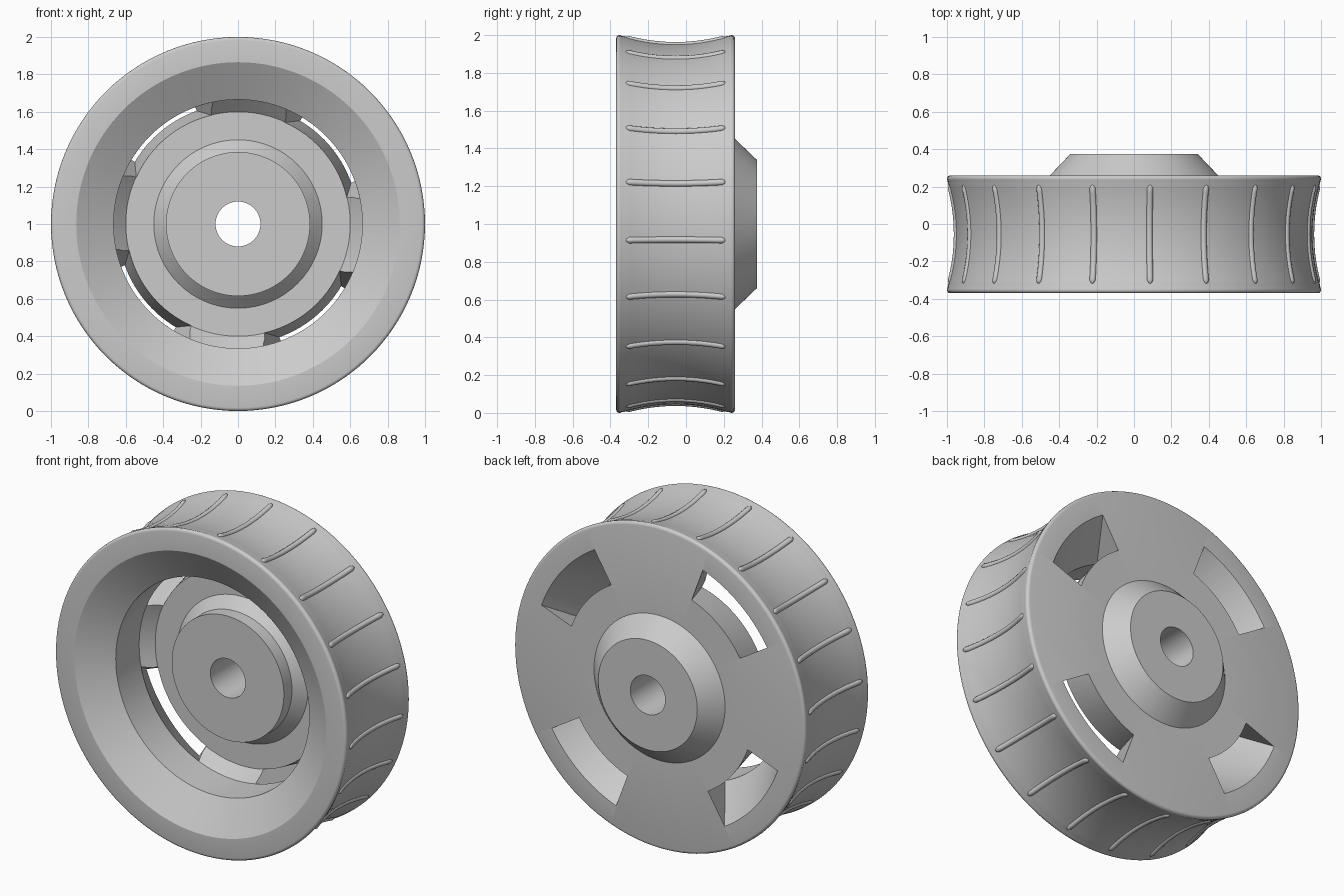
import bpy, bmesh
from math import sin, cos, pi, radians, sqrt

if "Cube" in bpy.data.objects:
    bpy.data.objects.remove(bpy.data.objects["Cube"])

SEGMENTS = 128
MID = -0.055          # middle of the tread along the axle
RIM_Z = 1.0           # axle height

grey = bpy.data.materials.new("plain_grey")
grey.use_nodes = True
colour = (0.6, 0.6, 0.6, 1)
grey.diffuse_color = colour
grey.node_tree.nodes["Principled BSDF"].inputs["Base Color"].default_value = colour


def polar(r, y, angle):
    return (r * cos(angle), y, RIM_Z + r * sin(angle))


def tread_radius(y):
    """Concave arc across the tread."""
    return 1.91 - sqrt(0.955 ** 2 - (y - MID) ** 2)


def finish(name, bm):
    bmesh.ops.recalc_face_normals(bm, faces=bm.faces)
    mesh = bpy.data.meshes.new(name)
    bm.to_mesh(mesh)
    bm.free()
    obj = bpy.data.objects.new(name, mesh)
    bpy.context.collection.objects.link(obj)
    mesh.materials.append(grey)
    return obj


def select_only(obj):
    bpy.ops.object.select_all(action='DESELECT')
    obj.select_set(True)
    bpy.context.view_layer.objects.active = obj


# Wheel body: a closed profile (radius, y) turned around the axle
def rounded_lip(y_edge, side):
    """Small bead from the flat side round to the tread."""
    bead = 0.018
    cy = y_edge - side * bead
    steps = [radians(90 - 25 * i) for i in range(6)]
    return [(1 - bead + bead * cos(a), cy + side * bead * sin(a)) for a in steps]


front_lip = rounded_lip(-0.37, -1)
back_lip = rounded_lip(0.26, 1)
tread = [(tread_radius(y), y) for y in [MID - 0.272 + 0.034 * i for i in range(17)]]
cavity = [(0.12, -0.10), (0.385, -0.10), (0.385, -0.02), (0.45, 0.045),
          (0.60, 0.045), (0.665, -0.02), (0.665, -0.25), (0.865, -0.37)]
back_hub = [(0.45, 0.26), (0.34, 0.375), (0.12, 0.375)]
profile = cavity + front_lip + tread + back_lip[::-1] + back_hub

bm = bmesh.new()
rings = [[bm.verts.new(polar(r, y, 2 * pi * i / SEGMENTS)) for r, y in profile]
         for i in range(SEGMENTS)]
for i in range(SEGMENTS):
    a, b = rings[i], rings[(i + 1) % SEGMENTS]
    for j in range(len(profile)):
        k = (j + 1) % len(profile)
        bm.faces.new((a[j], a[k], b[k], b[j]))
wheel = finish("wheel_body", bm)

# Four tapered window cutters: wide in angle at the front, flared outward at the back
bm = bmesh.new()
section = [(0.584, -0.03, 28.3), (0.658, -0.03, 28.3), (0.879, 0.28, 18.9), (0.649, 0.28, 18.9)]
STEPS = 16
for n in range(4):
    centre = 39.5 + 90 * n
    slices = [[bm.verts.new(polar(r, y, radians(centre + half * (2 * i / STEPS - 1))))
               for r, y, half in section] for i in range(STEPS + 1)]
    for a, b in zip(slices, slices[1:]):
        for j in range(4):
            k = (j + 1) % 4
            bm.faces.new((a[j], a[k], b[k], b[j]))
    bm.faces.new(slices[0])
    bm.faces.new(slices[-1])
cutter = finish("window_cutter", bm)
cutter.hide_render = True

cut = wheel.modifiers.new("windows", 'BOOLEAN')
cut.operation = 'DIFFERENCE'
cut.solver = 'EXACT'
cut.object = cutter
select_only(wheel)
bpy.ops.object.modifier_apply(modifier=cut.name)
bpy.data.objects.remove(cutter)
bpy.ops.object.shade_smooth_by_angle(angle=radians(28))

# Tread ribs: slim rounded bars that follow the hollow of the tread
bm = bmesh.new()
POINTS, SIDES, WIDTH = 16, 10, 0.017
for n in range(20):
    angle = radians(13 + 18 * n)
    loops = []
    for i in range(POINTS + 1):
        t = -cos(pi * i / POINTS)
        y = MID + 0.265 * t
        size = WIDTH * max(0.08, min(1, sqrt(max(0, 1 - t * t)) * 3))
        base = tread_radius(y) - 0.005
        loop = []
        for s in range(SIDES):
            a = 2 * pi * s / SIDES
            loop.append(bm.verts.new(polar(base + size * cos(a), y, angle + size * sin(a) / base)))
        loops.append(loop)
    for a, b in zip(loops, loops[1:]):
        for j in range(SIDES):
            k = (j + 1) % SIDES
            bm.faces.new((a[j], a[k], b[k], b[j]))
    bm.faces.new(loops[0])
    bm.faces.new(loops[-1])
ribs = finish("tread_ribs", bm)
select_only(ribs)
bpy.ops.object.shade_smooth_by_angle(angle=radians(50))
